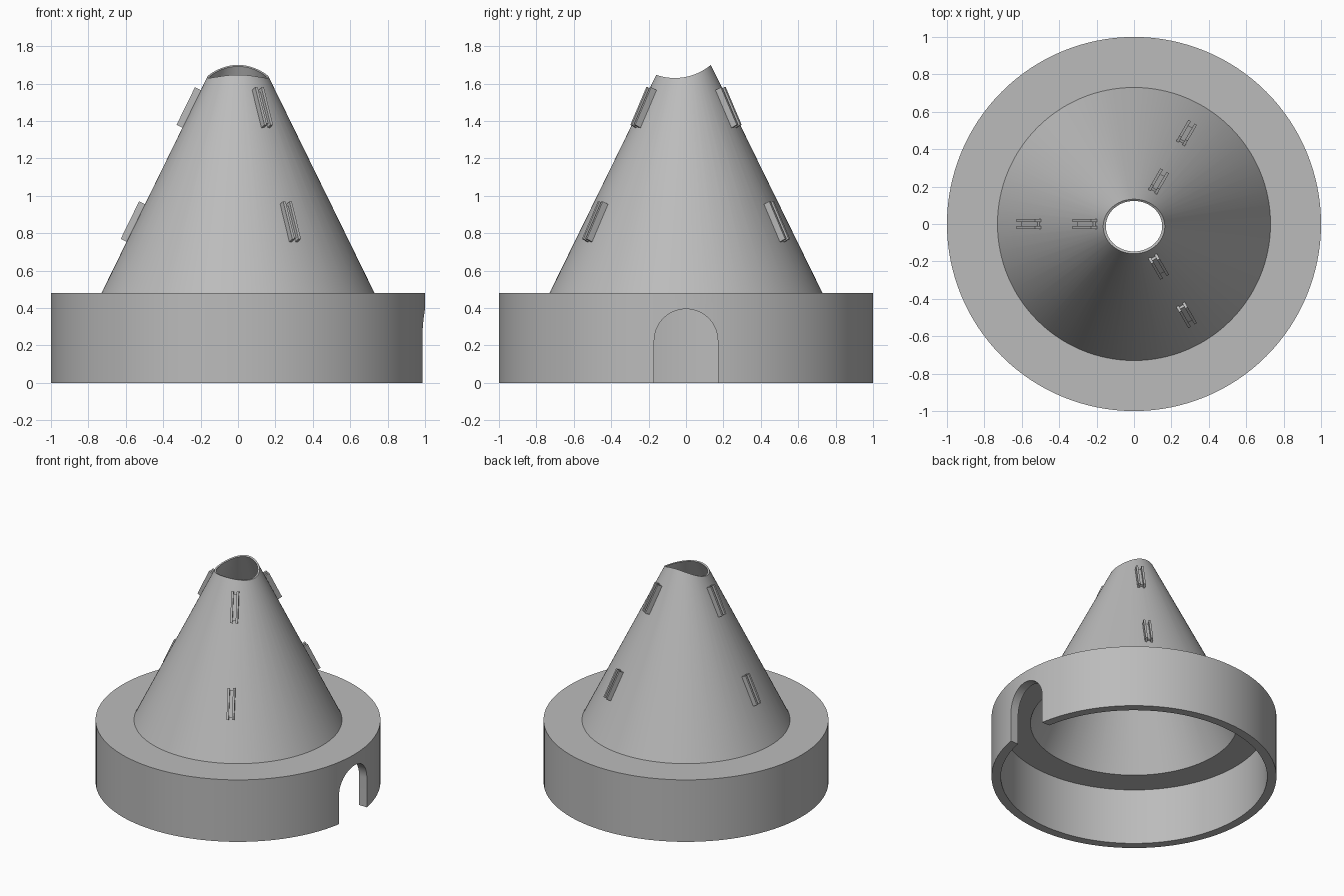
import bpy, bmesh, math
from mathutils import Matrix, Vector

cube = bpy.data.objects.get("Cube")
if cube:
    bpy.data.objects.remove(cube, do_unlink=True)

grey = bpy.data.materials.new("plain_grey")
grey.use_nodes = True
grey.diffuse_color = (0.5, 0.5, 0.5, 1)
grey.node_tree.nodes["Principled BSDF"].inputs["Base Color"].default_value = grey.diffuse_color

SLOPE = 0.4895          # radius lost per unit of height
BASE_TOP, BASE_R = 0.48, 0.73


def cone_radius(z):
    return BASE_R - SLOPE * (z - BASE_TOP)


def add_object(name, bm):
    bmesh.ops.recalc_face_normals(bm, faces=bm.faces)
    mesh = bpy.data.meshes.new(name)
    bm.to_mesh(mesh)
    bm.free()
    mesh.materials.append(grey)
    obj = bpy.data.objects.new(name, mesh)
    bpy.context.collection.objects.link(obj)
    return obj


def activate(obj):
    bpy.ops.object.select_all(action='DESELECT')
    obj.select_set(True)
    bpy.context.view_layer.objects.active = obj


def revolve(name, profile, steps=128):
    bm = bmesh.new()
    verts = [bm.verts.new((r, 0, z)) for r, z in profile]
    edges = [bm.edges.new((v, verts[i - 1])) for i, v in enumerate(verts)]
    bmesh.ops.spin(bm, geom=verts + edges, axis=(0, 0, 1), cent=(0, 0, 0),
                   angle=math.tau, steps=steps, use_merge=True)
    bmesh.ops.remove_doubles(bm, verts=bm.verts, dist=1e-5)
    return add_object(name, bm)


def prism_along_x(name, outline, x0, x1):
    bm = bmesh.new()
    face = bm.faces.new([bm.verts.new((x0, y, z)) for y, z in outline])
    ext = bmesh.ops.extrude_face_region(bm, geom=[face])
    moved = [v for v in ext["geom"] if isinstance(v, bmesh.types.BMVert)]
    bmesh.ops.translate(bm, verts=moved, vec=(x1 - x0, 0, 0))
    obj = add_object(name, bm)
    obj.hide_render = True
    return obj


def arc(cy, cz, r, start, end, n):
    return [(cy + r * math.cos(start + (end - start) * i / n),
             cz + r * math.sin(start + (end - start) * i / n)) for i in range(n + 1)]


# Hollow cone on a skirted round base, one continuous shell
shell = revolve("cone_and_base", [
    (1, 0), (1, BASE_TOP), (BASE_R, BASE_TOP), (cone_radius(1.78), 1.78),
    (0.081, 1.78), (0.727, 0.433), (0.935, 0.433), (0.935, 0)])

# Arched doorway and the scooped mouth
door = prism_along_x("door_cutter",
                     [(-0.17, -0.1), (0.17, -0.1)] + arc(0, 0.225, 0.17, 0, math.pi, 32),
                     0.8, 1.1)
scoop = prism_along_x("scoop_cutter", arc(-0.06, 1.93, 0.3, 0, math.tau, 96)[:-1], -0.5, 0.5)
for cutter in (door, scoop):
    activate(shell)
    mod = shell.modifiers.new("cut", 'BOOLEAN')
    mod.operation = 'DIFFERENCE'
    mod.solver = 'EXACT'
    mod.object = cutter
    bpy.ops.object.modifier_apply(modifier=mod.name)
    bpy.data.objects.remove(cutter, do_unlink=True)
activate(shell)
bpy.ops.object.shade_smooth_by_angle(angle=math.radians(30))


# Slotted clips: two rails with a low web, lying on the slope
def add_clip(name, angle, z):
    bm = bmesh.new()
    sink = 0.006
    for side, width, length, height in ((-0.019, 0.015, 0.224, 0.035),
                                        (0.019, 0.015, 0.224, 0.035),
                                        (0, 0.03, 0.19, 0.014)):
        size = Matrix.Diagonal((length, width, height + sink, 1))
        place = Matrix.Translation((0, side, (height - sink) / 2))
        bmesh.ops.create_cube(bm, size=1, matrix=place @ size)
    obj = add_object(name, bm)
    up = Vector((-SLOPE, 0, 1)).normalized()
    out = Vector((1, 0, SLOPE)).normalized()
    frame = Matrix((up, out.cross(up), out)).transposed().to_4x4()
    obj.matrix_world = (Matrix.Rotation(angle, 4, 'Z')
                        @ Matrix.Translation((cone_radius(z), 0, z)) @ frame)


for place, degrees in (("right", 180), ("back", 60), ("front", -60)):
    for level, z in (("lower", 0.855), ("upper", 1.465)):
        add_clip(f"{level}_{place}_clip", math.radians(degrees), z)
